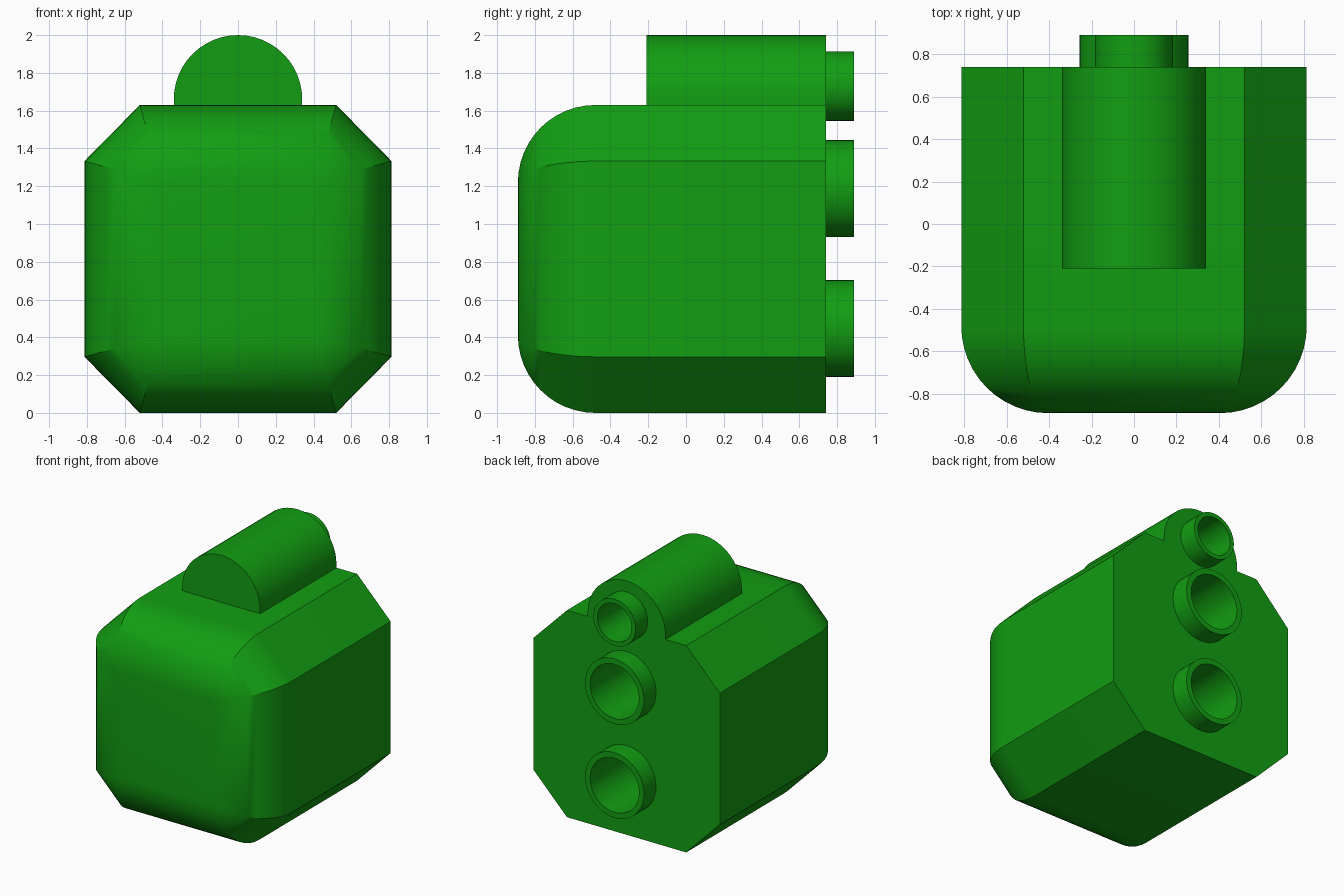
import bpy, bmesh
from math import pi, sin, cos, radians

if "Cube" in bpy.data.objects:
    bpy.data.objects.remove(bpy.data.objects["Cube"])

mat = bpy.data.materials.new("green")
mat.diffuse_color = (0.006, 0.34, 0.006, 1)
mat.use_nodes = True
mat.node_tree.nodes["Principled BSDF"].inputs["Base Color"].default_value = mat.diffuse_color
BACK = 0.74


def make(name, rings, closed_caps=True, loop=False):
    """Skin a list of equal-length closed rings of points."""
    bm = bmesh.new()
    vs = [[bm.verts.new(p) for p in r] for r in rings]
    n = len(rings[0])
    pairs = list(zip(vs, vs[1:])) + ([(vs[-1], vs[0])] if loop else [])
    for a, b in pairs:
        for i in range(n):
            j = (i + 1) % n
            bm.faces.new((a[i], a[j], b[j], b[i]))
    if closed_caps:
        bm.faces.new(vs[0])
        bm.faces.new(vs[-1])
    bmesh.ops.remove_doubles(bm, verts=bm.verts, dist=1e-4)
    bmesh.ops.recalc_face_normals(bm, faces=bm.faces)
    me = bpy.data.meshes.new(name)
    bm.to_mesh(me)
    bm.free()
    ob = bpy.data.objects.new(name, me)
    bpy.context.collection.objects.link(ob)
    me.materials.append(mat)
    return ob


def circle(r, z, y, n=40):
    return [(r * cos(2 * pi * i / n), y, z + r * sin(2 * pi * i / n)) for i in range(n)]


def select(ob):
    bpy.ops.object.select_all(action='DESELECT')
    ob.select_set(True)
    bpy.context.view_layer.objects.active = ob


def cut(ob, cutter):
    select(ob)
    m = ob.modifiers.new("hole", 'BOOLEAN')
    m.operation, m.solver, m.object = 'DIFFERENCE', 'EXACT', cutter
    bpy.ops.object.modifier_apply(modifier=m.name)


# Body: octagonal prism whose front edge rounds over to a rectangular face
R, MID = 0.41, 0.815
outer = [(0.52, 0.815), (0.813, 0.518)]
inner = [(0.405, 0.405), (0.405, 0.405)]


def section(y, s):
    q = [(o[0] + (i[0] - o[0]) * s, o[1] + (i[1] - o[1]) * s) for o, i in zip(outer, inner)]
    (ax, az), (bx, bz) = q
    pts = [(ax, az), (bx, bz), (bx, -bz), (ax, -az), (-ax, -az), (-bx, -bz), (-bx, bz), (-ax, az)]
    return [(x, y, MID + z) for x, z in pts]


N = 12
rings = [section(BACK, 0)]
for k in range(N):
    t = pi / 2 * k / N
    rings.append(section(-0.89 + R - R * sin(t), 1 - cos(t)))
body = make("body", rings, closed_caps=False)
bm = bmesh.new()
bm.from_mesh(body.data)
bm.verts.ensure_lookup_table()
nv = len(bm.verts)
bm.faces.new(bm.verts[:8])
# Flat rectangular front, closing the last ring
last = [bm.verts[i] for i in range(nv - 8, nv)]
f = [bm.verts.new((sx * 0.405, -0.89, MID + sz * 0.405)) for sx, sz in ((1, 1), (1, -1), (-1, -1), (-1, 1))]
for c in range(4):
    a, b, d = last[2 * c], last[2 * c + 1], last[(2 * c + 2) % 8]
    bm.faces.new((a, b, f[c]))
    bm.faces.new((b, d, f[(c + 1) % 4], f[c]))
bm.faces.new(f)
bmesh.ops.recalc_face_normals(bm, faces=bm.faces)
bm.to_mesh(body.data)
bm.free()

# Rounded housing on top
arch = [(0.34, 1.63)] + [(0.34 * cos(pi * i / 24), 1.66 + 0.34 * sin(pi * i / 24)) for i in range(25)] + [(-0.34, 1.63)]
housing = make("top_housing", [[(x, y, z) for x, z in arch] for y in (-0.21, BACK)])

# Back tubes with deep bores
tubes = []
for name, z, ro, ri in (("lower_tube", 0.447, 0.257, 0.213),
                        ("middle_tube", 1.187, 0.257, 0.213),
                        ("upper_tube", 1.73, 0.184, 0.15)):
    tubes.append(make(name, [circle(ro, z, BACK), circle(ro, z, 0.89),
                             circle(ri, z, 0.89), circle(ri, z, BACK)], closed_caps=False))
    cutter = make("cutter", [circle(ri, z, 0.3), circle(ri, z, 1.0)])
    cutter.hide_render = True
    cut(body, cutter)
    if name == "upper_tube":
        cut(housing, cutter)
    bpy.data.objects.remove(cutter)

for ob in [body, housing] + tubes:
    select(ob)
    bpy.ops.object.shade_smooth_by_angle(angle=radians(30))
